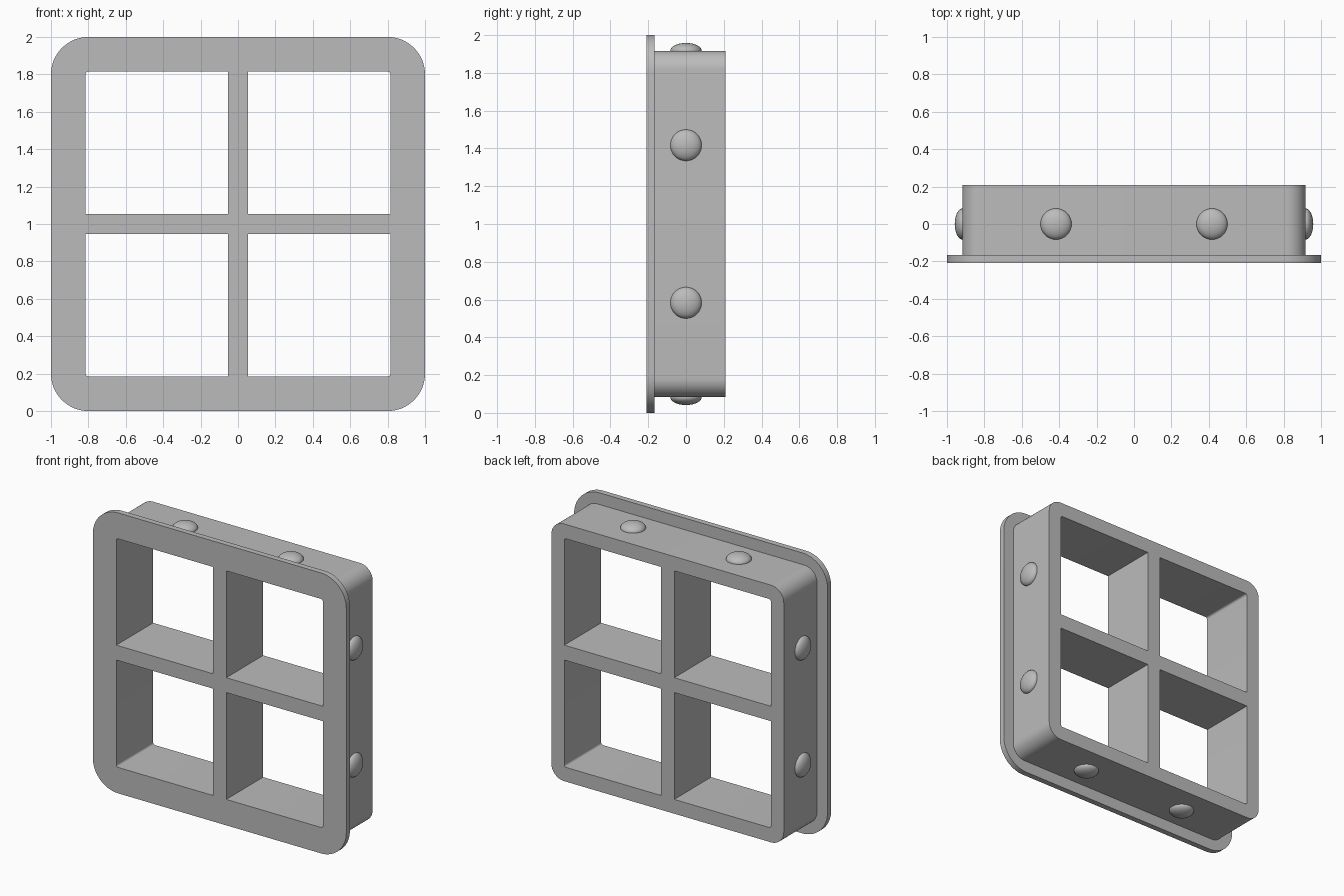
import bpy, bmesh, math
from mathutils import Vector, Matrix

if "Cube" in bpy.data.objects:
    bpy.data.objects.remove(bpy.data.objects["Cube"], do_unlink=True)

grey = bpy.data.materials.new("plain grey")
grey.use_nodes = True
colour = (0.5, 0.5, 0.5, 1)
grey.diffuse_color = colour
grey.node_tree.nodes["Principled BSDF"].inputs["Base Color"].default_value = colour

CZ = 1.0                   # centre height
FRONT, LIP, BACK = -0.208, -0.167, 0.208
BODY = 0.917               # half width of the body
BAR, HOLE = 0.053, 0.815   # inner and outer edges of the openings


def finish(obj):
    obj.data.materials.append(grey)
    bpy.ops.object.select_all(action='DESELECT')
    obj.select_set(True)
    bpy.context.view_layer.objects.active = obj
    bpy.ops.object.shade_smooth_by_angle(angle=math.radians(35))


def arc(cx, cz, r, start, steps):
    return [(cx + r * math.cos(start + math.pi / 2 * i / steps),
             cz + r * math.sin(start + math.pi / 2 * i / steps)) for i in range(steps + 1)]


def rounded_square(half, r, steps=16):
    c = half - r
    return [p for k, (sx, sz) in enumerate([(1, 1), (-1, 1), (-1, -1), (1, -1)])
            for p in arc(c * sx, c * sz, r, k * math.pi / 2, steps)]


# Opening with only its outermost corner rounded, mirrored into each quadrant
def opening(sx, sz, r=0.015):
    pts = [(BAR, BAR), (HOLE, BAR)] + arc(HOLE - r, HOLE - r, r, 0, 5) + [(BAR, HOLE)]
    return [(x * sx, z * sz) for x, z in pts]


def plate(name, outline, y0, y1):
    bm = bmesh.new()
    loops = [outline] + [opening(sx, sz) for sx in (-1, 1) for sz in (-1, 1)]
    edges = []
    for loop in loops:
        vs = [bm.verts.new((x, y0, z + CZ)) for x, z in loop]
        edges += [bm.edges.new((vs[i - 1], vs[i])) for i in range(len(vs))]
    bmesh.ops.triangle_fill(bm, edges=edges, use_beauty=True, normal=(0, -1, 0))
    ext = bmesh.ops.extrude_face_region(bm, geom=bm.faces[:], use_keep_orig=True)
    moved = [g for g in ext["geom"] if isinstance(g, bmesh.types.BMVert)]
    bmesh.ops.translate(bm, verts=moved, vec=(0, y1 - y0, 0))
    bmesh.ops.recalc_face_normals(bm, faces=bm.faces[:])
    bmesh.ops.dissolve_limit(bm, angle_limit=0.01, verts=bm.verts[:], edges=bm.edges[:])
    mesh = bpy.data.meshes.new(name)
    bm.to_mesh(mesh)
    bm.free()
    obj = bpy.data.objects.new(name, mesh)
    bpy.context.collection.objects.link(obj)
    finish(obj)


# Thin front flange and the deep box with its cross bars
plate("front_flange", rounded_square(1.0, 0.2), FRONT, LIP)
plate("window_body", rounded_square(BODY, 0.1), LIP, BACK)

# Two flattened domes on each of the four sides
for side, angle in (("left", 0), ("top", 90), ("right", 180), ("bottom", 270)):
    turn = Matrix.Rotation(-math.radians(angle), 4, 'Y')
    for i, offset in enumerate((-0.417, 0.417)):
        pos = turn @ Vector((BODY, 0, offset)) + Vector((0, 0, CZ))
        bpy.ops.mesh.primitive_uv_sphere_add(segments=32, ring_count=16, radius=0.083)
        stud = bpy.context.object
        stud.name = f"{side}_stud_{i + 1}"
        stud.data.transform(Matrix.Translation(pos) @ turn @ Matrix.Diagonal((0.5, 1, 1, 1))
                            @ Matrix.Rotation(math.pi / 2, 4, 'Y'))
        finish(stud)
